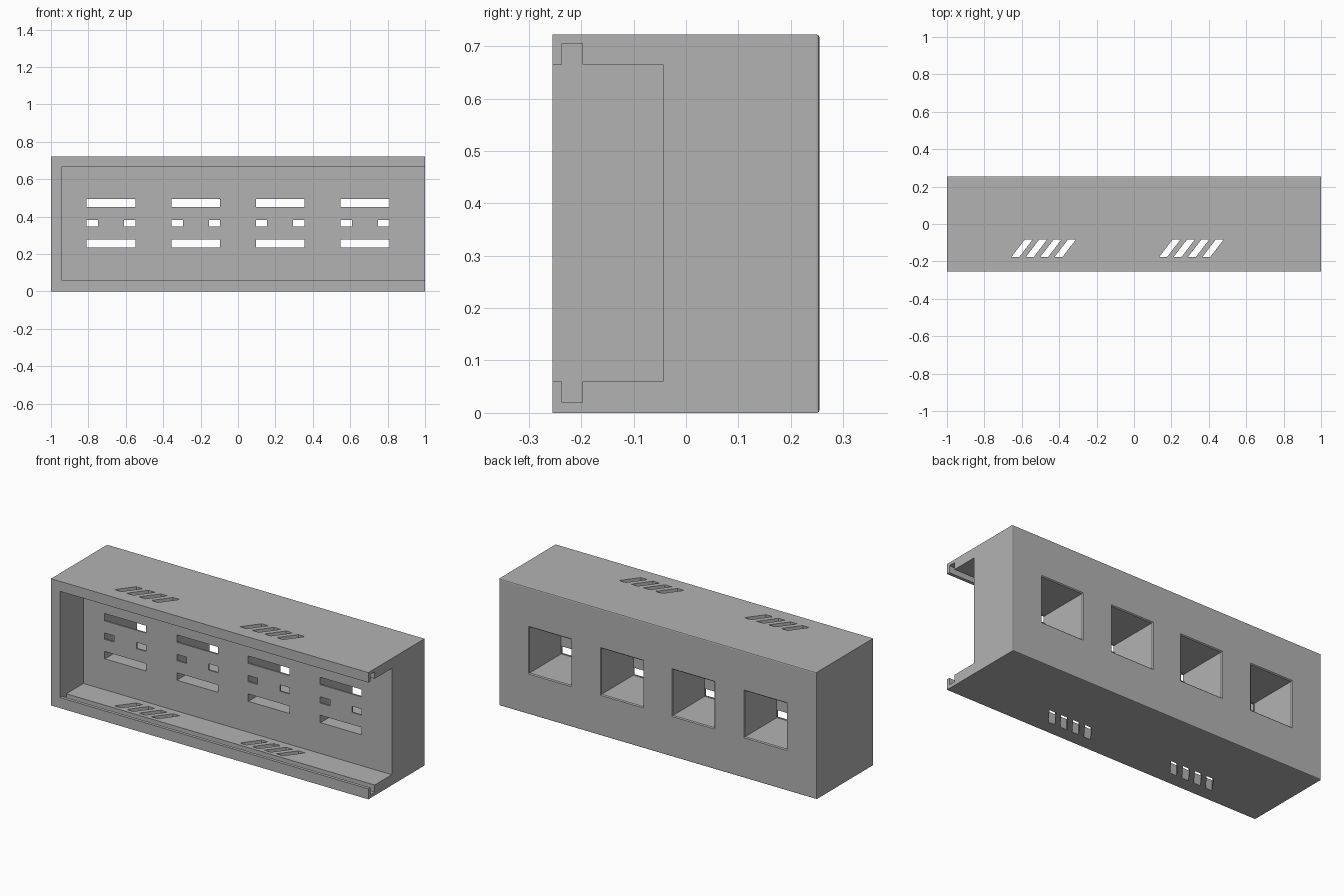
import bpy, bmesh

cube = bpy.data.objects.get("Cube")
if cube:
    bpy.data.objects.remove(cube, do_unlink=True)

LENGTH, HALF_DEPTH, HEIGHT = 2.0, 0.255, 0.722
FLOOR_Y = -0.044                      # back of the front tray
MID_Z = 0.365                         # centre height of the windows
CENTRES = (-0.679, -0.225, 0.225, 0.679)

grey = bpy.data.materials.new("plain_grey")
grey.use_nodes = True
colour = (0.45, 0.45, 0.45, 1)
grey.diffuse_color = colour
grey.node_tree.nodes["Principled BSDF"].inputs["Base Color"].default_value = colour


def make_object(name, bm):
    bmesh.ops.recalc_face_normals(bm, faces=bm.faces[:])
    mesh = bpy.data.meshes.new(name)
    bm.to_mesh(mesh)
    bm.free()
    mesh.materials.append(grey)
    obj = bpy.data.objects.new(name, mesh)
    bpy.context.scene.collection.objects.link(obj)
    return obj


def loft(bm, rings):
    """Join matching rings of points into a closed solid."""
    loops = [[bm.verts.new(p) for p in ring] for ring in rings]
    n = len(loops[0])
    for a, b in zip(loops, loops[1:]):
        for i in range(n):
            j = (i + 1) % n
            bm.faces.new((a[i], a[j], b[j], b[i]))
    bm.faces.new(loops[0])
    bm.faces.new(loops[-1])


def rect(x, y, z, half_w, half_h):
    return [(x + sx * half_w, y, z + sz * half_h)
            for sx, sz in ((-1, -1), (1, -1), (1, 1), (-1, 1))]


def cut(target, name, bm):
    """Subtract a cutter from the target, then discard it."""
    cutter = make_object(name, bm)
    cutter.hide_render = True
    mod = target.modifiers.new(name, 'BOOLEAN')
    mod.operation = 'DIFFERENCE'
    mod.solver = 'EXACT'
    mod.object = cutter
    bpy.context.view_layer.objects.active = target
    bpy.ops.object.modifier_apply(modifier=mod.name)
    bpy.data.objects.remove(cutter, do_unlink=True)


# Solid block with softly rounded rear edges
bm = bmesh.new()
loft(bm, [rect(0, y, HEIGHT / 2, LENGTH / 2, HEIGHT / 2) for y in (-HALF_DEPTH, HALF_DEPTH)])
rear = [e for e in bm.edges if all(v.co.y > 0 for v in e.verts)]
bmesh.ops.bevel(bm, geom=rear, offset=0.006, segments=2, profile=0.5, affect='EDGES')
housing = make_object("housing", bm)

# Front tray with lid grooves, open at the left end
lower = [(-0.3, 0.06), (-0.237, 0.06), (-0.237, 0.02),
         (-0.198, 0.02), (-0.198, 0.06), (FLOOR_Y, 0.06)]
profile = lower + [(y, HEIGHT + 0.003 - z) for y, z in reversed(lower)]
bm = bmesh.new()
loft(bm, [[(x, y, z) for y, z in profile] for x in (-0.943, 1.1)])
cut(housing, "tray_cutter", bm)

# Square rear pockets with flared rims
bm = bmesh.new()
sections = ((FLOOR_Y + 0.01, 0.131), (HALF_DEPTH - 0.005, 0.131),
            (HALF_DEPTH, 0.136), (HALF_DEPTH + 0.02, 0.156))
for x in CENTRES:
    loft(bm, [rect(x, y, MID_Z, h, h) for y, h in sections])
cut(housing, "pocket_cutter", bm)

# Slots through the thin pocket floors: two long, two short
bm = bmesh.new()
for x in CENTRES:
    openings = [(0, s * 0.108, 0.13, 0.021) for s in (-1, 1)]
    openings += [(s * 0.1, 0, 0.03, 0.018) for s in (-1, 1)]
    for dx, dz, w, h in openings:
        loft(bm, [rect(x + dx, y, MID_Z + dz, w, h) for y in (FLOOR_Y - 0.03, FLOOR_Y + 0.03)])
cut(housing, "slot_cutter", bm)

# Slanted vents through the top and bottom walls
bm = bmesh.new()
for start in (-0.655, 0.135):
    for i in range(4):
        x = start + i * 0.077
        outline = [(x, -0.176), (x + 0.042, -0.176), (x + 0.114, -0.082), (x + 0.072, -0.082)]
        loft(bm, [[(px, py, z) for px, py in outline] for z in (-0.1, HEIGHT + 0.1)])
cut(housing, "vent_cutter", bm)
